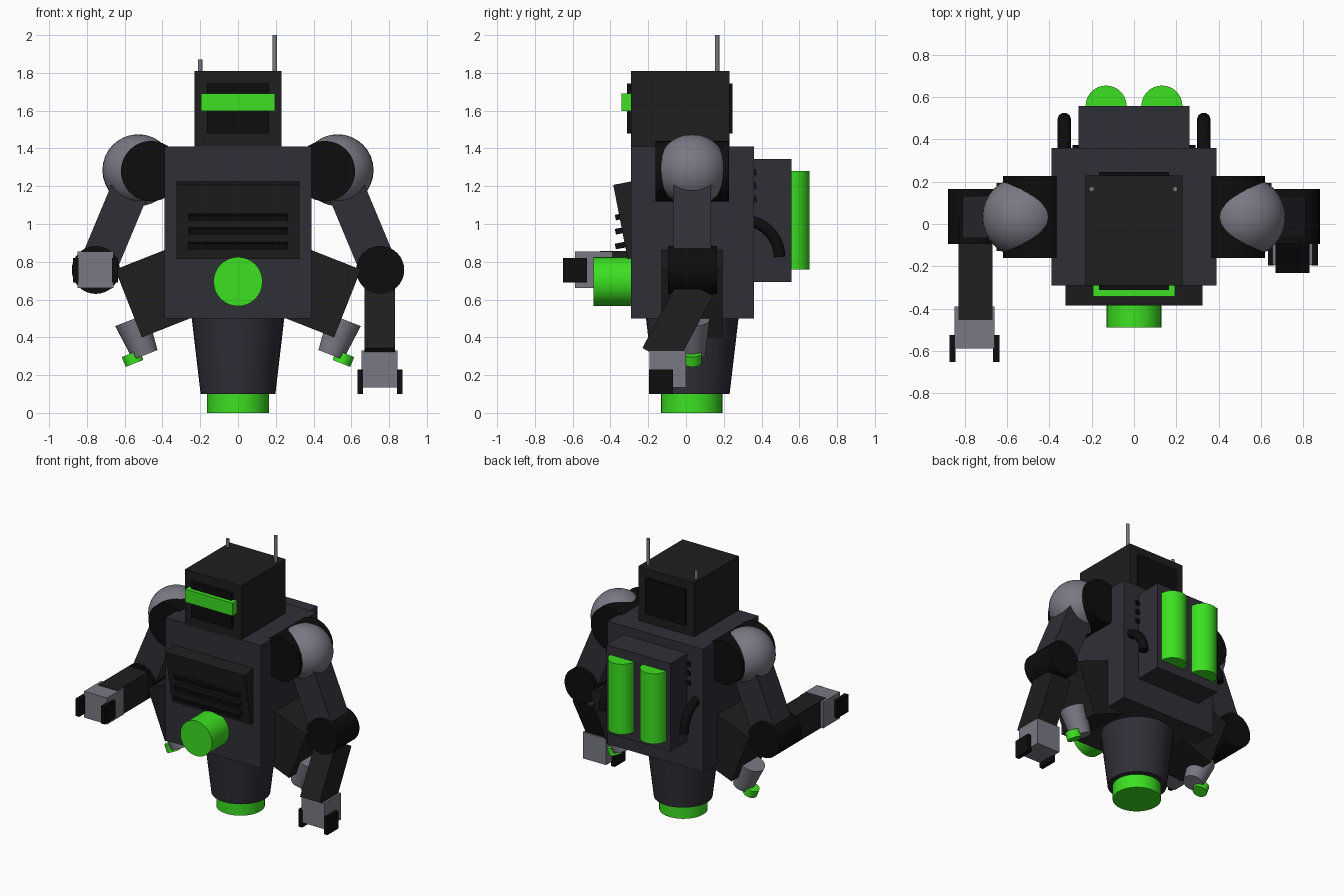
import bpy
from math import radians, sin, cos, pi

if "Cube" in bpy.data.objects:
    bpy.data.objects.remove(bpy.data.objects["Cube"])


def material(name, rgb):
    m = bpy.data.materials.new(name)
    m.diffuse_color = (*rgb, 1)
    m.use_nodes = True
    m.node_tree.nodes["Principled BSDF"].inputs["Base Color"].default_value = m.diffuse_color
    return m


SLATE = material("slate", (0.028, 0.028, 0.038))
DARK = material("dark", (0.013, 0.013, 0.013))
BLACK = material("black", (0.004, 0.004, 0.004))
GREY = material("grey", (0.19, 0.19, 0.23))
GREEN = material("green", (0.045, 0.75, 0.015))
YC = 0.033  # depth centre of the body


def finish(name, mat, smooth=False):
    o = bpy.context.object
    o.name = o.data.name = name
    o.data.materials.append(mat)
    if smooth:
        bpy.ops.object.shade_smooth_by_angle(angle=radians(35))
    return o


def box(name, mat, centre, size, rot=(0, 0, 0)):
    bpy.ops.mesh.primitive_cube_add(size=1, location=centre, rotation=[radians(a) for a in rot])
    bpy.context.object.scale = size
    bpy.ops.object.transform_apply(location=False, rotation=False, scale=True)
    return finish(name, mat)


def span(name, mat, x, y, z):
    """Box given by its min/max on each axis."""
    ax = (x, y, z)
    return box(name, mat, [(a + b) / 2 for a, b in ax], [abs(b - a) for a, b in ax])


def cyl(name, mat, centre, r, depth, rot=(0, 0, 0), r_top=None):
    bpy.ops.mesh.primitive_cone_add(vertices=32, radius1=r, radius2=r if r_top is None else r_top,
                                    depth=depth, location=centre,
                                    rotation=[radians(a) for a in rot])
    return finish(name, mat, True)


def hose(name, mat, x, cy, cz, big_r, r):
    """Quarter-circle tube in the y-z plane."""
    c = bpy.data.curves.new(name, 'CURVE')
    c.dimensions = '3D'
    c.bevel_depth = r
    c.bevel_resolution = 3
    c.use_fill_caps = True
    s = c.splines.new('POLY')
    n = 12
    s.points.add(n)
    for i, p in enumerate(s.points):
        a = pi / 2 * i / n
        p.co = (x, cy + big_r * cos(a), cz + big_r * sin(a), 1)
    c.materials.append(mat)
    bpy.context.collection.objects.link(bpy.data.objects.new(name, c))


# Base, waist and torso
cyl("base_thruster", GREEN, (0, YC - 0.003, 0.05), 0.163, 0.1)
cyl("waist", SLATE, (0, YC, 0.305), 0.198, 0.41, r_top=0.246)
span("torso", SLATE, (-0.39, 0.39), (-0.29, 0.36), (0.5, 1.41))

# Chest panel with vents, belly light
box("chest_panel", DARK, (0, -0.288, 1.022), (0.65, 0.12, 0.4), (11, 0, 0))
for z in (1.04, 0.965, 0.887):
    box("chest_vent", BLACK, (0, -0.342, z), (0.53, 0.065, 0.03), (11, 0, 0))
cyl("belly_light", GREEN, (0, -0.38, 0.695), 0.13, 0.22, (90, 0, 0))

# Head
span("head", DARK, (-0.23, 0.23), (-0.29, 0.23), (1.4, 1.81))
span("face_plate", BLACK, (-0.165, 0.165), (-0.312, 0.245), (1.48, 1.745))
span("visor", GREEN, (-0.195, 0.195), (-0.342, -0.28), (1.597, 1.692))
cyl("antenna_tall", GREY, (0.195, 0.165, 1.895), 0.012, 0.21)
cyl("antenna_short", GREY, (-0.2, 0.165, 1.83), 0.012, 0.08)

# Backpack with vents
span("backpack", SLATE, (-0.262, 0.262), (0.35, 0.558), (0.693, 1.345))
for z in (1.13, 1.2, 1.27):
    box("back_vent", BLACK, (0, 0.35, z), (0.58, 0.045, 0.03), (11, 0, 0))

for s, side in ((-1, "left"), (1, "right")):
    # Tanks and hoses
    cyl(f"tank_{side}", GREEN, (s * 0.132, 0.558, 1.02), 0.097, 0.52)
    hose(f"hose_{side}", BLACK, s * 0.33, 0.3, 0.825, 0.195, 0.032)

    # Shoulder, upper arm, elbow
    cyl(f"shoulder_joint_{side}", BLACK, (s * 0.46, YC, 1.28), 0.16, 0.39, (90, 0, 0))
    bpy.ops.mesh.primitive_uv_sphere_add(segments=32, ring_count=16, radius=0.19,
                                         location=(s * 0.528, YC, 1.285))
    finish(f"shoulder_ball_{side}", GREY, True)
    box(f"upper_arm_{side}", SLATE, (s * 0.64, YC, 1.02), (0.2, 0.2, 0.57), (0, -s * 22.6, 0))
    cyl(f"elbow_{side}", BLACK, (s * 0.753, YC + 0.002, 0.757), 0.127, 0.26, (90, 0, 0))

    # Hip pod with tilted nozzle
    t = s * 21.5
    box(f"hip_pod_{side}", DARK, (s * 0.4, YC, 0.65), (0.386, 0.323, 0.386), (0, t, 0))
    cyl(f"nozzle_{side}", GREY, (s * 0.528, YC, 0.4), 0.07, 0.2, (0, t, 0), r_top=0.092)
    cyl(f"nozzle_tip_{side}", GREEN, (s * 0.558, YC, 0.288), 0.05, 0.056, (0, t, 0))

# Right forearm hangs down, left one reaches forward
box("forearm_right", DARK, (0.75, -0.044, 0.482), (0.16, 0.2, 0.42), (-28, 0, 0))
span("hand_right", GREY, (0.655, 0.845), (-0.193, 0), (0.135, 0.33))
span("forearm_left", DARK, (-0.83, -0.67), (-0.455, 0.03), (0.657, 0.858))
span("hand_left", GREY, (-0.85, -0.66), (-0.588, -0.39), (0.66, 0.855))
for x in (-0.104, 0.104):
    fx = lambda c: (c + x - 0.015, c + x + 0.015)
    span("finger_right", BLACK, fx(0.752), (-0.197, -0.07), (0.1, 0.23))
    span("finger_left", BLACK, fx(-0.755), (-0.652, -0.525), (0.69, 0.82))
